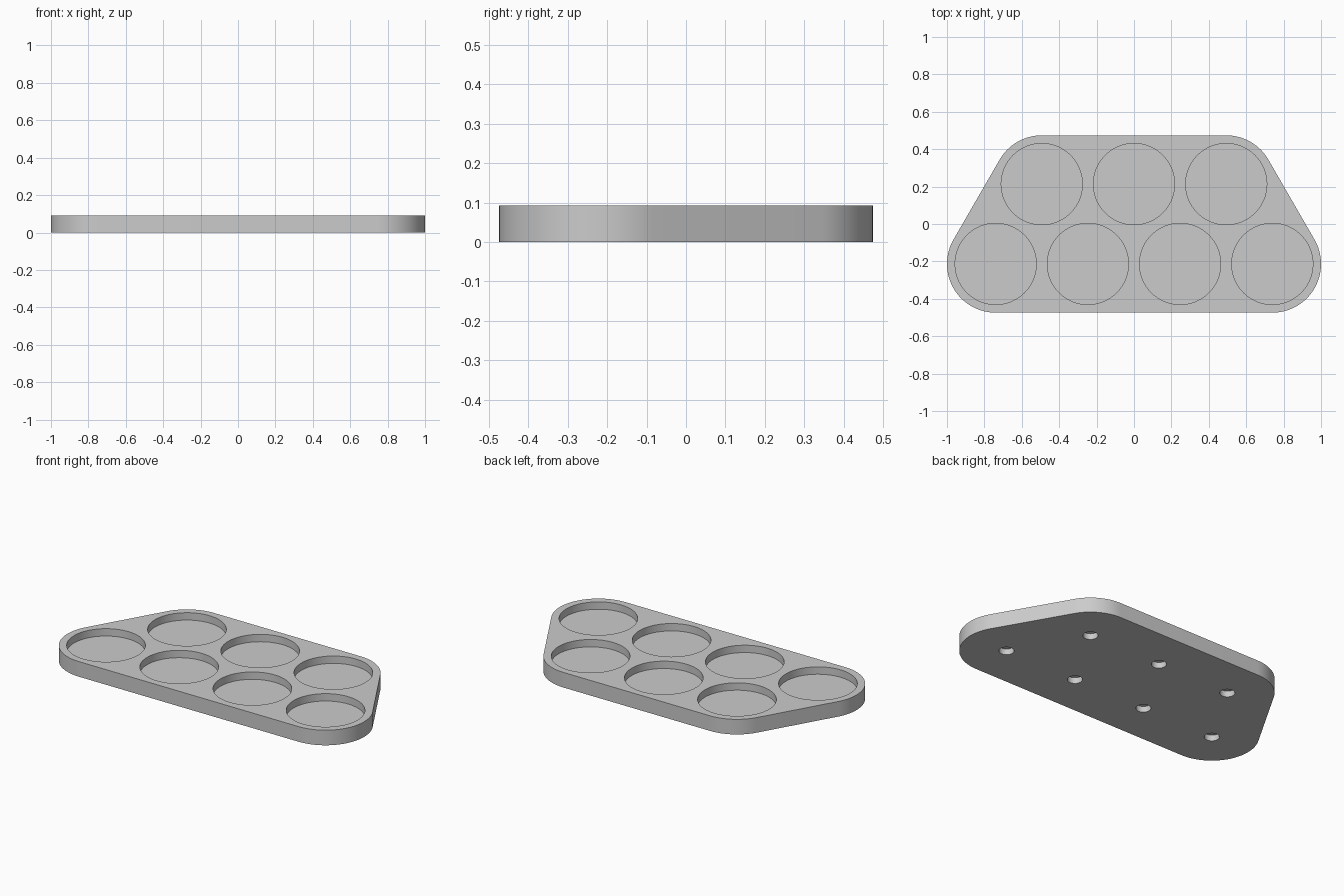
import bpy
import bmesh
from math import cos, sin, pi, radians
from mathutils import Matrix, Vector

cube = bpy.data.objects.get("Cube")
if cube:
    bpy.data.objects.remove(cube, do_unlink=True)

PITCH = 0.493               # spacing between neighbouring pockets
ROW_Y = PITCH * sin(pi / 3) / 2
EDGE_R = 1 - PITCH * 1.5    # rounding of the tray corners
HEIGHT = 0.092
POCKET_R, POCKET_DEPTH = 0.217, 0.045
HOLE_R, HOLE_DEPTH = 0.042, 0.036

grey = bpy.data.materials.new("light grey")
grey.use_nodes = True
grey.diffuse_color = (0.6, 0.6, 0.6, 1)
grey.node_tree.nodes["Principled BSDF"].inputs["Base Color"].default_value = (0.6, 0.6, 0.6, 1)


def add_object(name, bm):
    bmesh.ops.recalc_face_normals(bm, faces=bm.faces)
    mesh = bpy.data.meshes.new(name)
    bm.to_mesh(mesh)
    bm.free()
    mesh.materials.append(grey)
    obj = bpy.data.objects.new(name, mesh)
    bpy.context.collection.objects.link(obj)
    return obj


def arc(cx, cy, start, end, steps):
    angles = [radians(start + (end - start) * i / steps) for i in range(steps + 1)]
    return [Vector((cx + EDGE_R * cos(a), cy + EDGE_R * sin(a), 0)) for a in angles]


def add_cylinder(bm, x, y, bottom, top, radius, segments):
    bmesh.ops.create_cone(bm, cap_ends=True, segments=segments,
                          radius1=radius, radius2=radius, depth=top - bottom,
                          matrix=Matrix.Translation((x, y, (bottom + top) / 2)))


# Tray slab: rounded trapezoid, right half mirrored to the left
right = arc(PITCH * 1.5, -ROW_Y, -90, 30, 32) + arc(PITCH, ROW_Y, 30, 90, 16)
left = [Vector((-p.x, p.y, 0)) for p in reversed(right)]
bm = bmesh.new()
base = bm.faces.new([bm.verts.new(p) for p in right + left])
top = bmesh.ops.extrude_face_region(bm, geom=[base], use_keep_orig=True)["geom"]
bmesh.ops.translate(bm, vec=(0, 0, HEIGHT),
                    verts=[g for g in top if isinstance(g, bmesh.types.BMVert)])
tray = add_object("tray", bm)

# Cutters: wide pockets from above, small blind holes from below
centres = [((i - 1.5) * PITCH, -ROW_Y) for i in range(4)]
centres += [((i - 1) * PITCH, ROW_Y) for i in range(3)]
bm = bmesh.new()
for x, y in centres:
    add_cylinder(bm, x, y, HEIGHT - POCKET_DEPTH, HEIGHT + 0.05, POCKET_R, 96)
    add_cylinder(bm, x, y, -0.05, HOLE_DEPTH, HOLE_R, 40)
cutter = add_object("pocket_cutter", bm)
cutter.hide_render = True

# Cut, then discard the cutter
cut = tray.modifiers.new("pockets", 'BOOLEAN')
cut.operation = 'DIFFERENCE'
cut.solver = 'EXACT'
cut.object = cutter
for obj in bpy.context.selected_objects:
    obj.select_set(False)
tray.select_set(True)
bpy.context.view_layer.objects.active = tray
bpy.ops.object.modifier_apply(modifier=cut.name)
bpy.data.objects.remove(cutter, do_unlink=True)
bpy.ops.object.shade_smooth_by_angle(angle=radians(30))
